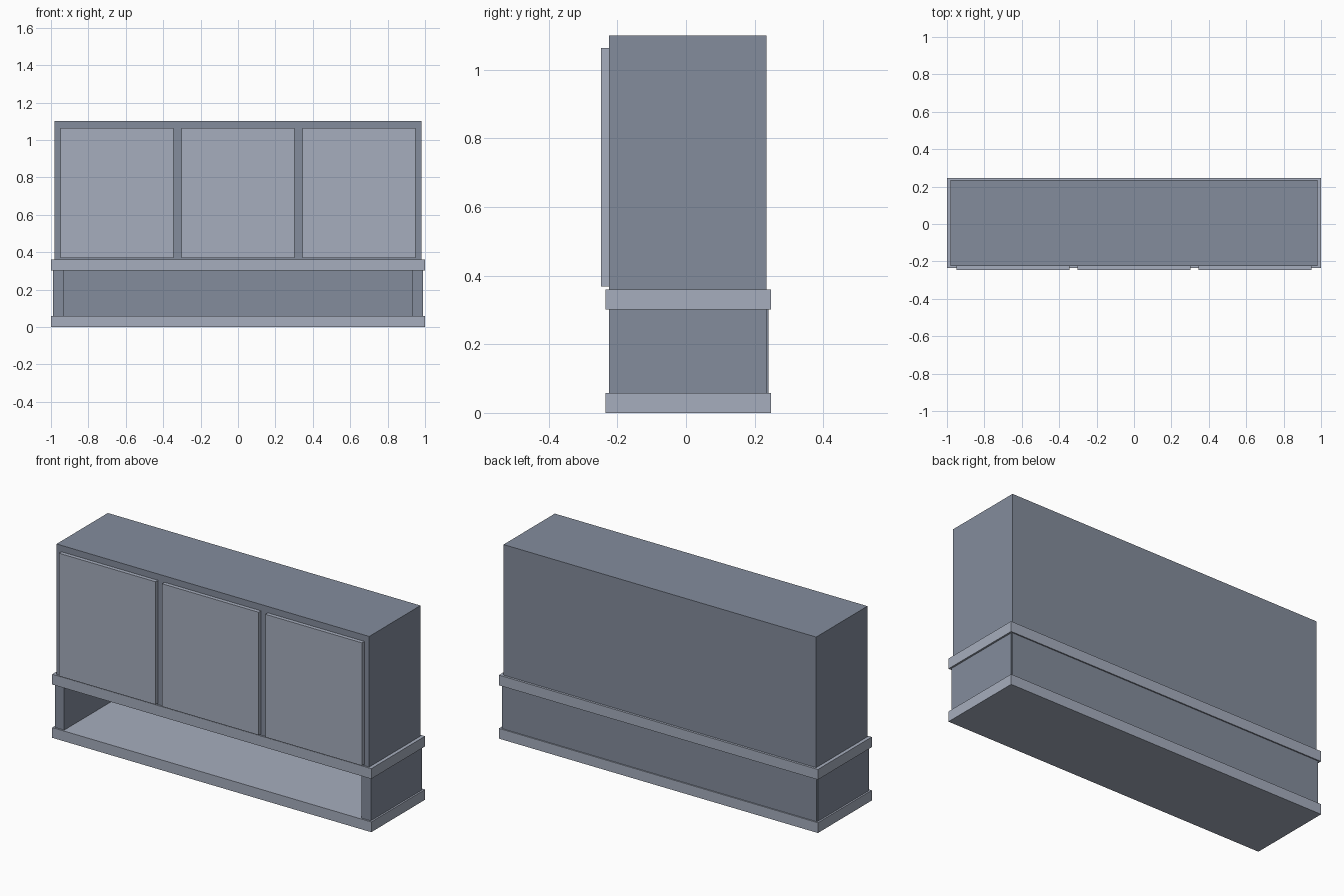
import bpy

if "Cube" in bpy.data.objects:
    bpy.data.objects.remove(bpy.data.objects["Cube"])


def material(name, rgb):
    m = bpy.data.materials.new(name)
    m.diffuse_color = (*rgb, 1)
    m.use_nodes = True
    m.node_tree.nodes["Principled BSDF"].inputs["Base Color"].default_value = m.diffuse_color
    return m


DARK = material("dark_grey", (0.23, 0.265, 0.335))
LIGHT = material("light_grey", (0.38, 0.42, 0.51))


def box(name, x, y, z, mat):
    """Axis-aligned box from (min, max) ranges."""
    bpy.ops.mesh.primitive_cube_add(size=1, location=[(a + b) / 2 for a, b in (x, y, z)])
    ob = bpy.context.object
    ob.name = name
    ob.scale = [b - a for a, b in (x, y, z)]
    bpy.ops.object.transform_apply(location=False, rotation=False, scale=True)
    ob.data.materials.append(mat)
    return ob


# Overhanging base and middle shelf
box("base_board", (-1, 1), (-0.235, 0.247), (0, 0.058), LIGHT)
box("middle_shelf", (-1, 1), (-0.235, 0.247), (0.302, 0.36), LIGHT)

# Open compartment: side panels and back
for side, s in (("left", -1), ("right", 1)):
    box(side + "_side_panel", sorted((s * 0.932, s * 0.99)), (-0.225, 0.234), (0.058, 0.302), DARK)
box("back_panel", (-0.985, 0.985), (0.22, 0.24), (0.058, 0.302), DARK)

# Upper cabinet with three raised doors
box("upper_cabinet", (-0.98, 0.98), (-0.225, 0.234), (0.36, 1.10), DARK)
for name, cx in (("left_door", -0.647), ("centre_door", 0), ("right_door", 0.647)):
    box(name, (cx - 0.303, cx + 0.303), (-0.247, -0.225), (0.368, 1.064), LIGHT)
